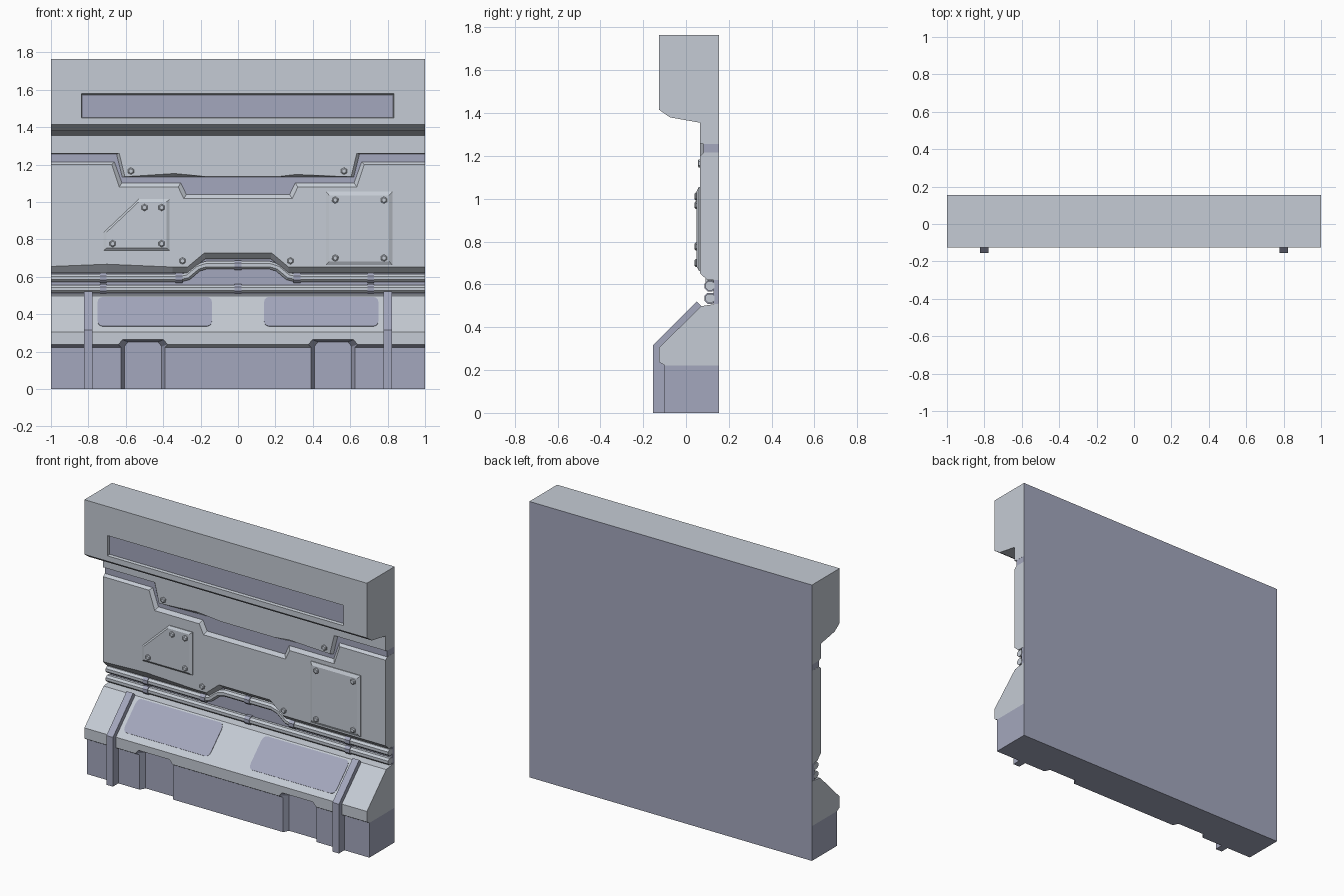
import bpy, bmesh, math
from mathutils import Vector

if "Cube" in bpy.data.objects:
    bpy.data.objects.remove(bpy.data.objects["Cube"])


def material(name, rgb):
    m = bpy.data.materials.new(name)
    m.diffuse_color = (*rgb, 1)
    m.use_nodes = True
    m.node_tree.nodes["Principled BSDF"].inputs["Base Color"].default_value = m.diffuse_color
    return m


GREY = material("light grey", (0.56, 0.60, 0.66))
BLUE = material("slate blue", (0.37, 0.39, 0.51))
BACK = 0.153


def solid(name, rings, mat):
    """Bridge matching rings of points and cap both ends."""
    bm = bmesh.new()
    loops = [[bm.verts.new(p) for p in r] for r in rings]
    n = len(loops[0])
    for a, b in zip(loops, loops[1:]):
        for i in range(n):
            j = (i + 1) % n
            bm.faces.new((a[i], a[j], b[j], b[i]))
    bm.faces.new(loops[0])
    bm.faces.new(loops[-1])
    bmesh.ops.recalc_face_normals(bm, faces=bm.faces)
    me = bpy.data.meshes.new(name)
    bm.to_mesh(me)
    bm.free()
    ob = bpy.data.objects.new(name, me)
    bpy.context.collection.objects.link(ob)
    me.materials.append(mat)
    return ob


def extrude_x(name, yz, x0, x1, mat):
    return solid(name, [[(x, y, z) for y, z in yz] for x in (x0, x1)], mat)


def box(name, x0, x1, y0, y1, z0, z1, mat):
    return extrude_x(name, [(y0, z0), (y1, z0), (y1, z1), (y0, z1)], x0, x1, mat)


def ring_y(xz, y):
    return [(x, y, z) for x, z in xz]


def mirrored(left):
    """Left half of an edge, continued symmetrically to the right."""
    return left + [(-x, z) for x, z in reversed(left)]


def cut(ob, cutters):
    bpy.context.view_layer.objects.active = ob
    for c in cutters:
        m = ob.modifiers.new("cut", "BOOLEAN")
        m.operation, m.solver, m.object = "DIFFERENCE", "EXACT", c
        bpy.ops.object.modifier_apply(modifier=m.name)
    for c in cutters:
        bpy.data.objects.remove(c)


def paint(ob, mat, rule):
    while len(ob.data.materials) < 2:
        ob.data.materials.append(mat)
    ob.data.materials[1] = mat
    for f in ob.data.polygons:
        f.material_index = 1 if rule(f) else 0


# Thin coloured back sheet
box("back_sheet", -1, 1, BACK, 0.155, 0, 1.765, BLUE)

# Overhanging header with a long recessed strip
header = extrude_x("header", [(BACK, 1.765), (-0.125, 1.765), (-0.125, 1.415),
                              (-0.075, 1.38), (0.065, 1.355), (BACK, 1.355)], -1, 1, GREY)


def rect(x0, x1, z0, z1):
    return [(x0, z0), (x1, z0), (x1, z1), (x0, z1)]


slot = solid("slot_cutter", [ring_y(rect(-0.84, 0.835, 1.447, 1.584), -0.14),
                             ring_y(rect(-0.835, 0.83, 1.452, 1.572), -0.105)], GREY)
cut(header, [slot])
paint(header, BLUE, lambda f: f.normal.y < -0.9 and f.center.y > -0.12 and f.center.z > 1.42)

# Groove floor and pipe channel wall behind the panels
box("groove_floor", -0.999, 0.999, 0.082, BACK, 0.97, 1.35, BLUE)
box("pipe_channel", -0.999, 0.999, 0.128, BACK, 0.49, 0.76, BLUE)

# Upper wall panel with stepped lower edge, worn in two places
top = [(1, 1.358), (-1, 1.358)]
up_front = top + [(-1, 1.26), (-0.635, 1.26), (-0.605, 1.135), (-0.57, 1.137), (-0.34, 1.152),
                  (-0.17, 1.135), (0.21, 1.135), (0.31, 1.147), (0.55, 1.136),
                  (0.605, 1.135), (0.635, 1.26), (1, 1.26)]
up_back = top + [(-1, 1.255), (-0.65, 1.255), (-0.62, 1.133), (-0.57, 1.133), (-0.34, 1.133),
                 (-0.17, 1.133), (0.21, 1.133), (0.31, 1.133), (0.55, 1.133),
                 (0.62, 1.133), (0.65, 1.255), (1, 1.255)]
solid("upper_panel", [ring_y(up_front, 0.065), ring_y(up_back, 0.083), ring_y(up_back, BACK)], GREY)

# Main lower panel: bevelled stepped top edge, bevelled arched bottom edge
t_front = mirrored([(-1, 1.2), (-0.675, 1.2), (-0.635, 1.08), (-0.32, 1.08), (-0.29, 1.018)])
t_back = mirrored([(-1, 1.215), (-0.66, 1.215), (-0.62, 1.103), (-0.305, 1.103), (-0.275, 1.04)])
b_front = [(1, 0.652), (0.27, 0.652), (0.18, 0.727), (-0.18, 0.727), (-0.27, 0.652),
           (-0.35, 0.652), (-0.7, 0.667), (-1, 0.655)]
b_back = [(1, 0.62), (0.27, 0.62), (0.175, 0.695), (-0.175, 0.695), (-0.27, 0.62),
          (-0.35, 0.62), (-0.7, 0.62), (-1, 0.62)]
solid("main_panel", [ring_y(t_front + b_front, 0.065),
                     ring_y(t_back, 0.083) + ring_y(b_back, 0.1),
                     ring_y(t_back + b_back, BACK)], GREY)


# Raised bolted plates
def plate(name, outer):
    c = [sum(p[k] for p in outer) / len(outer) for k in (0, 1)]
    inner = [(c[0] + (x - c[0]) * 0.9, c[1] + (z - c[1]) * 0.9) for x, z in outer]
    solid(name, [ring_y(outer, 0.07), ring_y(outer, 0.06), ring_y(inner, 0.05)], GREY)


plate("corner_cut_plate", [(-0.72, 0.74), (-0.365, 0.74), (-0.365, 1.015), (-0.53, 1.015), (-0.72, 0.835)])
plate("square_plate", rect(0.47, 0.825, 0.663, 1.055))


# Hexagonal bolts
def hexagon(x, z, r):
    return [(x + r * math.cos(k * math.pi / 3 + 0.5), z + r * math.sin(k * math.pi / 3 + 0.5)) for k in range(6)]


bolts = [(x, z, 0.05) for x, z in ((-0.5, 0.97), (-0.408, 0.97), (-0.67, 0.777), (-0.408, 0.777),
                                   (0.52, 1.01), (0.78, 1.01), (0.52, 0.7), (0.78, 0.7))]
bolts += [(x, z, 0.065) for x, z in ((-0.573, 1.165), (0.567, 1.165), (-0.297, 0.685), (0.28, 0.685))]
for x, z, y in bolts:
    solid("bolt", [ring_y(hexagon(x, z, 0.019), y + 0.005), ring_y(hexagon(x, z, 0.018), y - 0.006),
                   ring_y(hexagon(x, z, 0.012), y - 0.01)], GREY)


# Pipes and their clamps
def tube(name, path, r, mat, y=0.112):
    rings = []
    for i, (x, z) in enumerate(path):
        a, b = path[max(i - 1, 0)], path[min(i + 1, len(path) - 1)]
        d = Vector((b[0] - a[0], b[1] - a[1])).normalized()
        rings.append([(x - d.y * r * math.sin(t), y + r * math.cos(t), z + d.x * r * math.sin(t))
                      for t in ((k + 0.5) * math.pi / 4 for k in range(8))])
    solid(name, rings, mat)


tube("arched_pipe", mirrored([(-1, 0.593), (-0.31, 0.593), (-0.27, 0.602), (-0.215, 0.648), (-0.17, 0.662)]), 0.023, GREY)
tube("straight_pipe", [(-1, 0.535), (1, 0.535)], 0.023, GREY)
for x, z in ((-0.72, 0.593), (0.71, 0.593), (-0.315, 0.593), (0.315, 0.593), (0, 0.662),
             (-0.72, 0.535), (0.71, 0.535), (0, 0.535)):
    tube("pipe_clamp", [(x - 0.018, z), (x + 0.018, z)], 0.028, BLUE)


# Sloped base hull over a recessed plinth, both notched on each side
def notches():
    out = []
    for cx in (-0.508, 0.508):
        rings = []
        for y, w, h in ((-0.16, 0.148, 0.27), (-0.065, 0.1, 0.252)):
            rings.append(ring_y([(cx - w, -0.05), (cx + w, -0.05), (cx + w, h - 0.025),
                                 (cx + w - 0.02, h), (cx - w + 0.02, h), (cx - w, h - 0.025)], y))
        out.append(solid("notch_cutter", rings, BLUE))
    return out


hull = extrude_x("base_hull", [(BACK, 0.51), (0.1, 0.503), (0.07, 0.498), (-0.125, 0.305), (-0.125, 0.237),
                               (-0.1, 0.222), (BACK, 0.222)], -1, 1, GREY)
cut(hull, notches())
paint(hull, BLUE, lambda f: f.center.y < -0.06 and f.center.y > -0.118 and f.center.z < 0.27
      and abs(f.center.x) > 0.3)
plinth = box("base_plinth", -1, 1, -0.1, BACK, 0, 0.222, BLUE)
cut(plinth, notches())


# Rounded inlays on the slope
def inlay(x0, x1, z0, z1, r=0.025):
    pts = []
    for cx, cz, a0 in ((x1 - r, z1 - r, 0), (x0 + r, z1 - r, 90), (x0 + r, z0 + r, 180), (x1 - r, z0 + r, 270)):
        for k in range(4):
            a = math.radians(a0 + 30 * k)
            pts.append((cx + r * math.cos(a), cz + r * math.sin(a)))
    rings = [[(x, -0.125 + (z - 0.305) * 195 / 193 - o, z + o) for x, z in pts] for o in (-0.003, 0.002)]
    solid("slope_inlay", rings, BLUE)


# Strap ribs over the base
for s in (-1, 1):
    inlay(min(s * 0.14, s * 0.75), max(s * 0.14, s * 0.75), 0.335, 0.49)
    extrude_x("strap_rib", [(-0.155, 0), (-0.155, 0.315), (0.05, 0.52), (0.072, 0.499),
                            (-0.12, 0.3), (-0.098, 0.22), (-0.098, 0)], s * 0.8 - 0.023, s * 0.8 + 0.023, BLUE)
